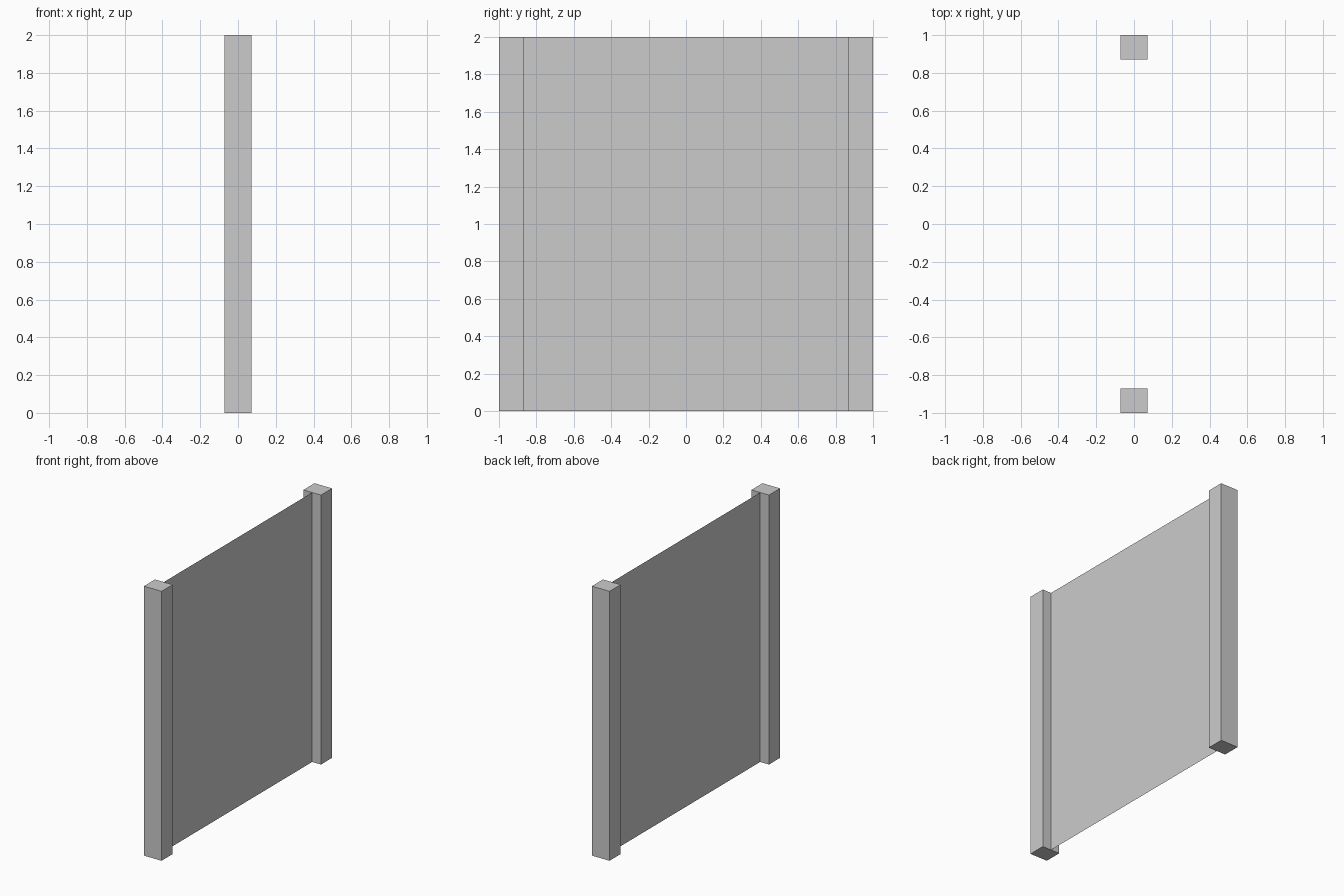
import bpy
import math

if "Cube" in bpy.data.objects:
    bpy.data.objects.remove(bpy.data.objects["Cube"])

POST_X, POST_Y, HEIGHT = 0.144, 0.13, 2.0
HALF = 1.0


def add_post(name, side):
    y = side * (HALF - POST_Y / 2)
    bpy.ops.mesh.primitive_cube_add(size=1, location=(0, y, HEIGHT / 2))
    post = bpy.context.object
    post.name = name
    post.scale = (POST_X, POST_Y, HEIGHT)
    bpy.ops.object.transform_apply(location=False, rotation=False, scale=True)


# Square posts at both ends
add_post("front_post", -1)
add_post("back_post", 1)

# Single-sheet panel spanning between the posts
bpy.ops.mesh.primitive_plane_add(size=1, location=(0, 0, HEIGHT / 2),
                                 rotation=(0, math.pi / 2, 0))
panel = bpy.context.object
panel.name = "panel"
panel.scale = (HEIGHT, 2 * (HALF - POST_Y), 1)
bpy.ops.object.transform_apply(location=False, rotation=True, scale=True)
